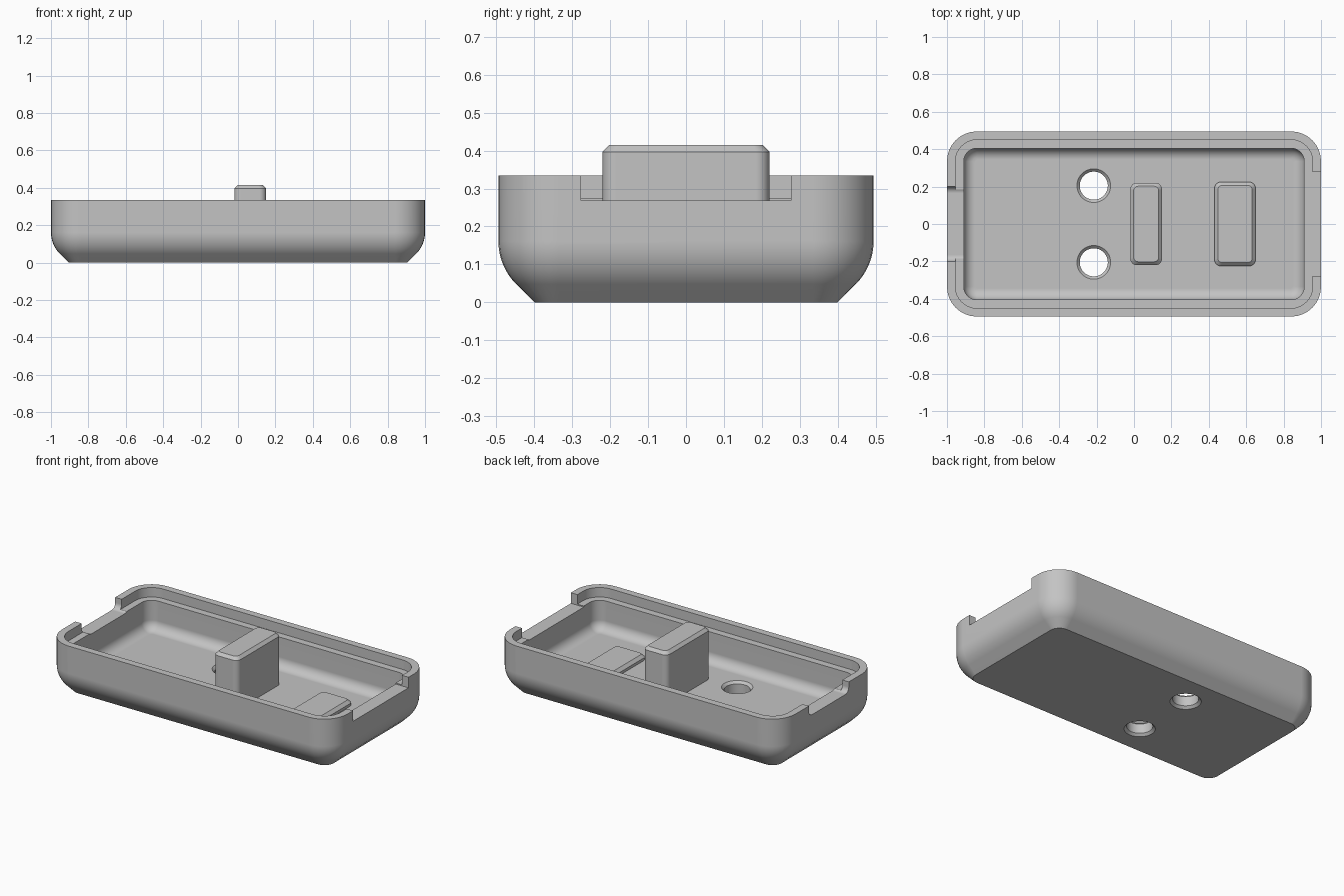
import bpy, bmesh
from math import sin, cos, pi, radians
from mathutils import Vector

if "Cube" in bpy.data.objects:
    bpy.data.objects.remove(bpy.data.objects["Cube"])

grey = bpy.data.materials.new("plain_grey")
grey.use_nodes = True
colour = (0.55, 0.55, 0.55, 1)
grey.diffuse_color = colour
grey.node_tree.nodes["Principled BSDF"].inputs["Base Color"].default_value = colour


def rounded_rect(hx, hy, r, z, steps=8):
    """Ring of points around a rectangle with round corners."""
    ring = []
    for q, (sx, sy) in enumerate([(1, 1), (-1, 1), (-1, -1), (1, -1)]):
        for i in range(steps + 1):
            a = (q + i / steps) * pi / 2
            ring.append(Vector((sx * (hx - r) + r * cos(a),
                                sy * (hy - r) + r * sin(a), z)))
    return ring


def circle(r, z, n=48):
    return [Vector((r * cos(2 * pi * i / n), r * sin(2 * pi * i / n), z)) for i in range(n)]


def loft(name, rings, location=(0, 0, 0)):
    """Closed solid skinned through rings of equal point count."""
    bm = bmesh.new()
    loops = [[bm.verts.new(p) for p in ring] for ring in rings]
    for a, b in zip(loops, loops[1:]):
        for i in range(len(a)):
            j = (i + 1) % len(a)
            bm.faces.new((a[i], a[j], b[j], b[i]))
    bm.faces.new(loops[0][::-1])
    bm.faces.new(loops[-1])
    bmesh.ops.recalc_face_normals(bm, faces=bm.faces)
    mesh = bpy.data.meshes.new(name)
    bm.to_mesh(mesh)
    bm.free()
    mesh.materials.append(grey)
    obj = bpy.data.objects.new(name, mesh)
    obj.location = location
    bpy.context.collection.objects.link(obj)
    return obj


def activate(obj):
    bpy.ops.object.select_all(action="DESELECT")
    obj.select_set(True)
    bpy.context.view_layer.objects.active = obj


def cut(obj, cutter):
    cutter.hide_render = True
    bpy.context.view_layer.update()
    mod = obj.modifiers.new("cut", "BOOLEAN")
    mod.operation = "DIFFERENCE"
    mod.solver = "EXACT"
    mod.object = cutter
    activate(obj)
    bpy.ops.object.modifier_apply(modifier=mod.name)
    bpy.data.objects.remove(cutter)


def finish(obj):
    activate(obj)
    bpy.ops.object.shade_smooth_by_angle(angle=radians(30))
    mod = obj.modifiers.new("even_shading", "WEIGHTED_NORMAL")
    mod.keep_sharp = True


HX, HY, CORNER = 1.0, 0.495, 0.16
TOP, LEDGE, NOTCH, FLOOR = 0.335, 0.275, 0.268, 0.09

# Tray profile as (inset, height): chamfer, outer curve, rim, ledge, cavity
R, FILLET = 0.16, 0.06
profile = [(0.095, 0)]
for i in range(9):
    a = pi / 4 * (1 - i / 8)
    profile.append((R * (1 - cos(a)), 0.161 - R * sin(a)))
profile += [(0, TOP), (0.045, TOP), (0.045, LEDGE), (0.09, LEDGE)]
for i in range(9):
    a = pi / 2 * i / 8
    profile.append((0.09 + FILLET * (1 - cos(a)), FLOOR + FILLET * (1 - sin(a))))
tray = loft("tray", [rounded_rect(HX - d, HY - d, max(CORNER - d, 0.02), z)
                     for d, z in profile])

# Two countersunk holes through the floor
for y in (-0.205, 0.205):
    cut(tray, loft("hole_cutter", [
        circle(0.11, -0.02), circle(0.075, 0.015),
        circle(0.075, FLOOR - 0.015), circle(0.11, FLOOR + 0.02)], (-0.215, y, 0)))

# Square notch in the left end, round-bottomed notch in the right end
cut(tray, loft("left_notch_cutter", [
    rounded_rect(0.15, 0.277, 0.001, z, 1) for z in (NOTCH, 0.5)], (1.0, 0, 0)))
right_cutter = loft("right_notch_cutter", [
    rounded_rect(0.1, 0.2, 0.035, z) for z in (-0.15, 0.15)], (-1.0, 0, NOTCH + 0.1))
right_cutter.rotation_euler.y = pi / 2
cut(tray, right_cutter)
finish(tray)


# Chamfered blocks standing on the floor
def block(name, x, hx, hy, top, r, chamfer):
    finish(loft(name, [
        rounded_rect(hx, hy, r, FLOOR - 0.01),
        rounded_rect(hx, hy, r, top - chamfer),
        rounded_rect(hx - chamfer, hy - chamfer, r - chamfer * 0.6, top)], (x, 0, 0)))


block("tall_post", 0.065, 0.085, 0.22, 0.415, 0.035, 0.018)
block("low_pad", 0.54, 0.11, 0.225, 0.125, 0.035, 0.018)
